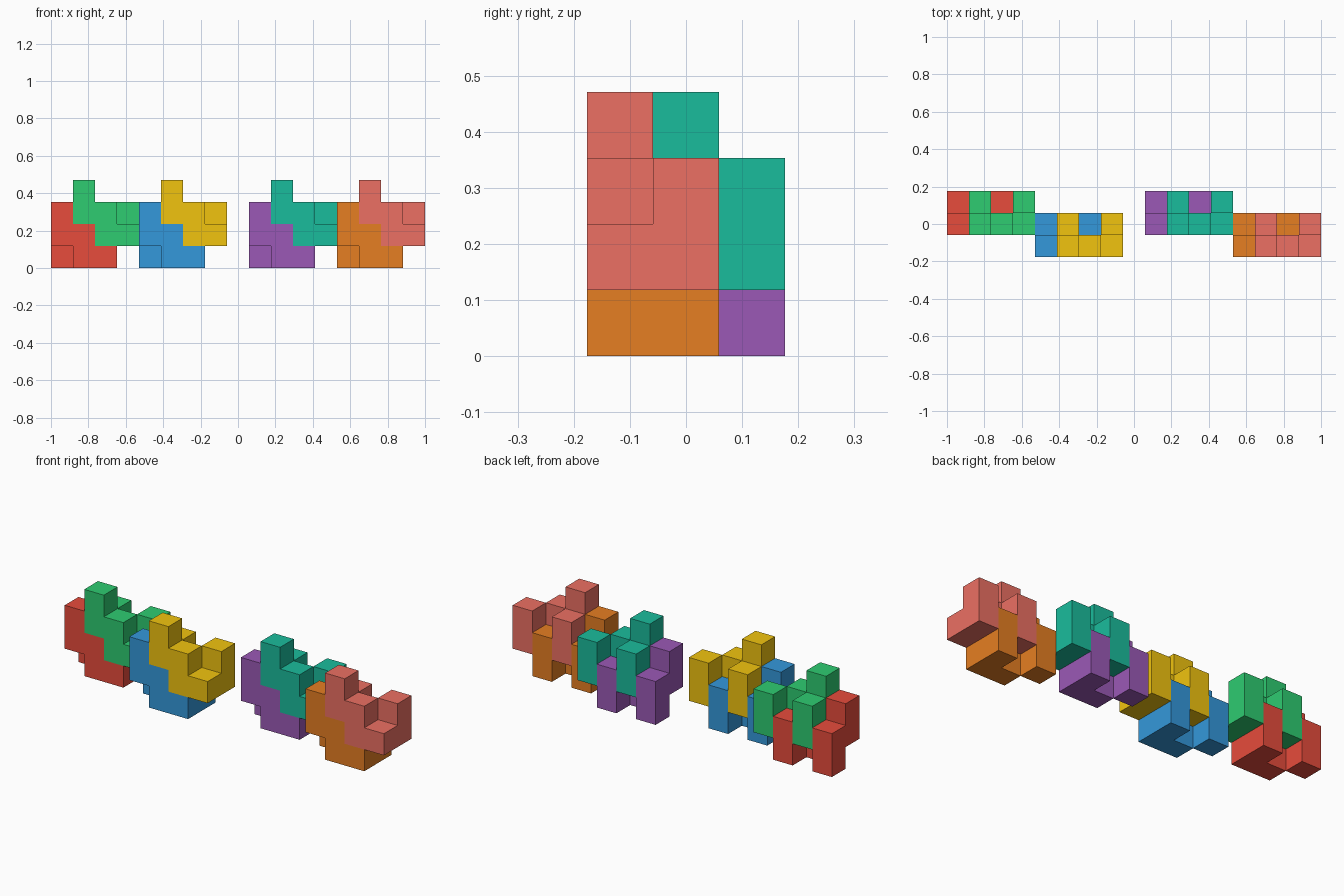
import bpy
import bmesh
from mathutils import Vector

if "Cube" in bpy.data.objects:
    bpy.data.objects.remove(bpy.data.objects["Cube"])

U = 2 / 17  # cube edge: the row is 17 cubes long

# Cells (column, level) of one puzzle piece, in its front and back layer
FRONT = [(0, 1), (0, 2), (1, 0), (1, 1), (2, 0)]
BACK = [(0, 0), (0, 1), (2, 0), (2, 1)]
CELLS = {(x, 0, z) for x, z in FRONT} | {(x, 1, z) for x, z in BACK}


def srgb(code):
    vals = [int(code[i:i + 2], 16) / 255 for i in (0, 2, 4)]
    return [v / 12.92 if v <= 0.04045 else ((v + 0.055) / 1.055) ** 2.4 for v in vals] + [1]


def add_piece(name, offset, colour):
    """Skin of the cube cluster: only faces without a neighbouring cell."""
    bm = bmesh.new()
    for cell in CELLS:
        for axis in range(3):
            for side in (-1, 1):
                near = list(cell)
                near[axis] += side
                if tuple(near) in CELLS:
                    continue
                n, a, b = Vector(), Vector(), Vector()
                n[axis] = side / 2
                a[(axis + 1) % 3] = side / 2
                b[(axis + 2) % 3] = 0.5
                mid = Vector(cell) + Vector((0.5, 0.5, 0.5)) + n
                bm.faces.new([bm.verts.new(mid + p)
                              for p in (-a - b, a - b, a + b, b - a)])
    bmesh.ops.remove_doubles(bm, verts=bm.verts, dist=0.01)
    # Merge flat neighbours into single faces
    bmesh.ops.dissolve_limit(bm, angle_limit=0.01, verts=bm.verts, edges=bm.edges)
    for v in bm.verts:
        v.co *= U
    mesh = bpy.data.meshes.new(name)
    bm.to_mesh(mesh)
    bm.free()
    mat = bpy.data.materials.new(name)
    mat.diffuse_color = srgb(colour)
    mat.use_nodes = True
    mat.node_tree.nodes["Principled BSDF"].inputs["Base Color"].default_value = mat.diffuse_color
    mesh.materials.append(mat)
    obj = bpy.data.objects.new(name, mesh)
    obj.location = Vector(offset) * U
    bpy.context.collection.objects.link(obj)


# Each pair: column start, layer start, (lower name, colour), (upper name, colour)
PAIRS = [
    (0, 0, ("red", "e74c3c"), ("green", "2ecc71")),
    (4, -1, ("blue", "3498db"), ("yellow", "f1c40f")),
    (9, 0, ("purple", "9b59b6"), ("teal", "1abc9c")),
    (13, -1, ("orange", "e67e22"), ("coral", "ec7063")),
]
for col, layer, lower, upper in PAIRS:
    # The upper piece is the lower one moved one cube right and up
    for step, (label, colour) in enumerate((lower, upper)):
        add_piece(f"{label}_puzzle_piece", (col + step - 8.5, layer - 0.5, step), colour)
